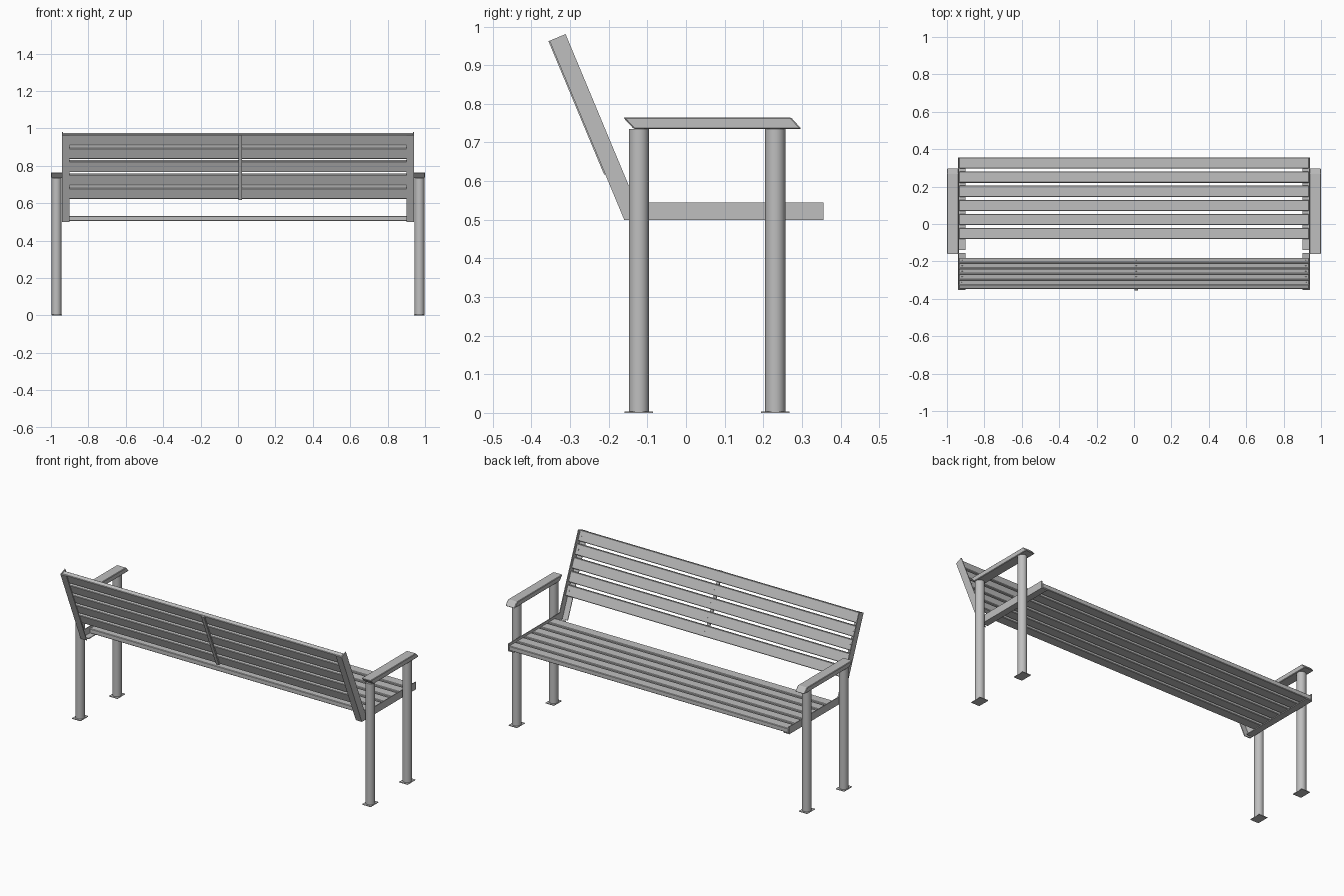
import bpy, bmesh, math
from mathutils import Vector

cube = bpy.data.objects.get("Cube")
if cube:
    bpy.data.objects.remove(cube, do_unlink=True)

steel = bpy.data.materials.new("satin grey")
steel.use_nodes = True
GREY = (0.52, 0.52, 0.52, 1)
steel.diffuse_color = GREY
steel.node_tree.nodes["Principled BSDF"].inputs["Base Color"].default_value = GREY


def finish(name, bm):
    bmesh.ops.recalc_face_normals(bm, faces=bm.faces)
    mesh = bpy.data.meshes.new(name)
    bm.to_mesh(mesh)
    bm.free()
    mesh.materials.append(steel)
    obj = bpy.data.objects.new(name, mesh)
    bpy.context.collection.objects.link(obj)
    return obj


def prism(name, outline, x0, x1, bevel=0):
    """Extrude a (y, z) outline from x0 to x1."""
    bm = bmesh.new()
    face = bm.faces.new([bm.verts.new((x0, y, z)) for y, z in outline])
    new = bmesh.ops.extrude_face_region(bm, geom=[face])["geom"]
    bmesh.ops.translate(bm, vec=(x1 - x0, 0, 0),
                        verts=[v for v in new if isinstance(v, bmesh.types.BMVert)])
    obj = finish(name, bm)
    if bevel:
        mod = obj.modifiers.new("eased edges", 'BEVEL')
        mod.width = bevel
        mod.segments = 1
    return obj


def rect(y0, y1, z0, z1):
    return [(y0, z0), (y1, z0), (y1, z1), (y0, z1)]


def cylinder(name, radius, depth, centre, axis=(0, 0, 1), sides=32):
    bm = bmesh.new()
    bmesh.ops.create_cone(bm, cap_ends=True, segments=sides,
                          radius1=radius, radius2=radius, depth=depth)
    turn = Vector((0, 0, 1)).rotation_difference(Vector(axis)).to_matrix()
    bmesh.ops.rotate(bm, verts=bm.verts, matrix=turn)
    bmesh.ops.translate(bm, verts=bm.verts, vec=centre)
    obj = finish(name, bm)
    for p in obj.data.polygons:
        p.use_smooth = len(p.vertices) == 4
    return obj


# Backrest plane: s runs up the slope, d runs out toward the sitter
FOOT = Vector((-0.16, 0.5))
UP = Vector((-0.385, 0.923))
OUT = Vector((0.923, 0.385))
TOP = 0.502


def on_back(s, d):
    return tuple(FOOT + UP * s + OUT * d)


def back_rect(s0, s1, d0, d1):
    return [on_back(s0, d0), on_back(s1, d0), on_back(s1, d1), on_back(s0, d1)]


def back_strip(d0, d1):
    """Full-height strip of the back frame, cut level at the bottom."""
    low = [on_back(-d * OUT.y / UP.y, d) for d in (d0, d1)]
    return [low[0], on_back(TOP, d0), on_back(TOP, d1), low[1]]


SHEET = 0.005
FRAME = 0.045
INNER, OUTER = 0.90, 0.94

for side, sx in (("left", 1), ("right", -1)):
    # Posts and foot plates
    for pos, y in (("front", 0.231), ("back", -0.122)):
        cylinder(f"{side}_{pos}_leg", 0.026, 0.733, (sx * 0.97, y, 0.3685))
        prism(f"{side}_{pos}_foot_plate", rect(y - 0.037, y + 0.037, 0, 0.004),
              sx * 0.942, sx * 0.998)
    # Armrest with slanted ends
    prism(f"{side}_armrest",
          [(-0.135, 0.735), (0.299, 0.735), (0.272, 0.765), (-0.163, 0.765)],
          sx * 0.938, sx, 0.003)
    # Angle-section seat rail
    prism(f"{side}_seat_rail", rect(-0.14, 0.356, 0.5, 0.545),
          sx * (OUTER - SHEET), sx * OUTER)
    prism(f"{side}_seat_flange", rect(-0.14, 0.356, 0.5, 0.5 + SHEET),
          sx * INNER, sx * (OUTER - SHEET))
    # Angle-section back upright
    prism(f"{side}_back_rail", back_strip(0, FRAME),
          sx * (OUTER - SHEET), sx * OUTER)
    prism(f"{side}_back_flange", back_strip(0, SHEET),
          sx * INNER, sx * (OUTER - SHEET))

# Seat slats
END = OUTER - SHEET
for i in range(6):
    y = 0.356 - i * 0.0755
    prism(f"seat_slat_{i + 1}", rect(y - 0.06, y, 0.5 + SHEET, 0.533), -END, END, 0.003)

# Back slats with screw heads
for i in range(5):
    s = TOP - i * 0.0775
    prism(f"back_slat_{i + 1}", back_rect(s - 0.062, s, SHEET, 0.032), -END, END, 0.003)
    y, z = on_back(s - 0.031, 0.032)
    for spot, x in (("left", 0.918), ("middle", 0.012), ("right", -0.918)):
        cylinder(f"{spot}_screw_{i + 1}", 0.004, 0.003, (x, y, z), (0, OUT.x, OUT.y), 12)

# Centre strap behind the back slats
prism("back_strap", back_rect(0.128, TOP, -0.003, SHEET), 0.002, 0.022)
